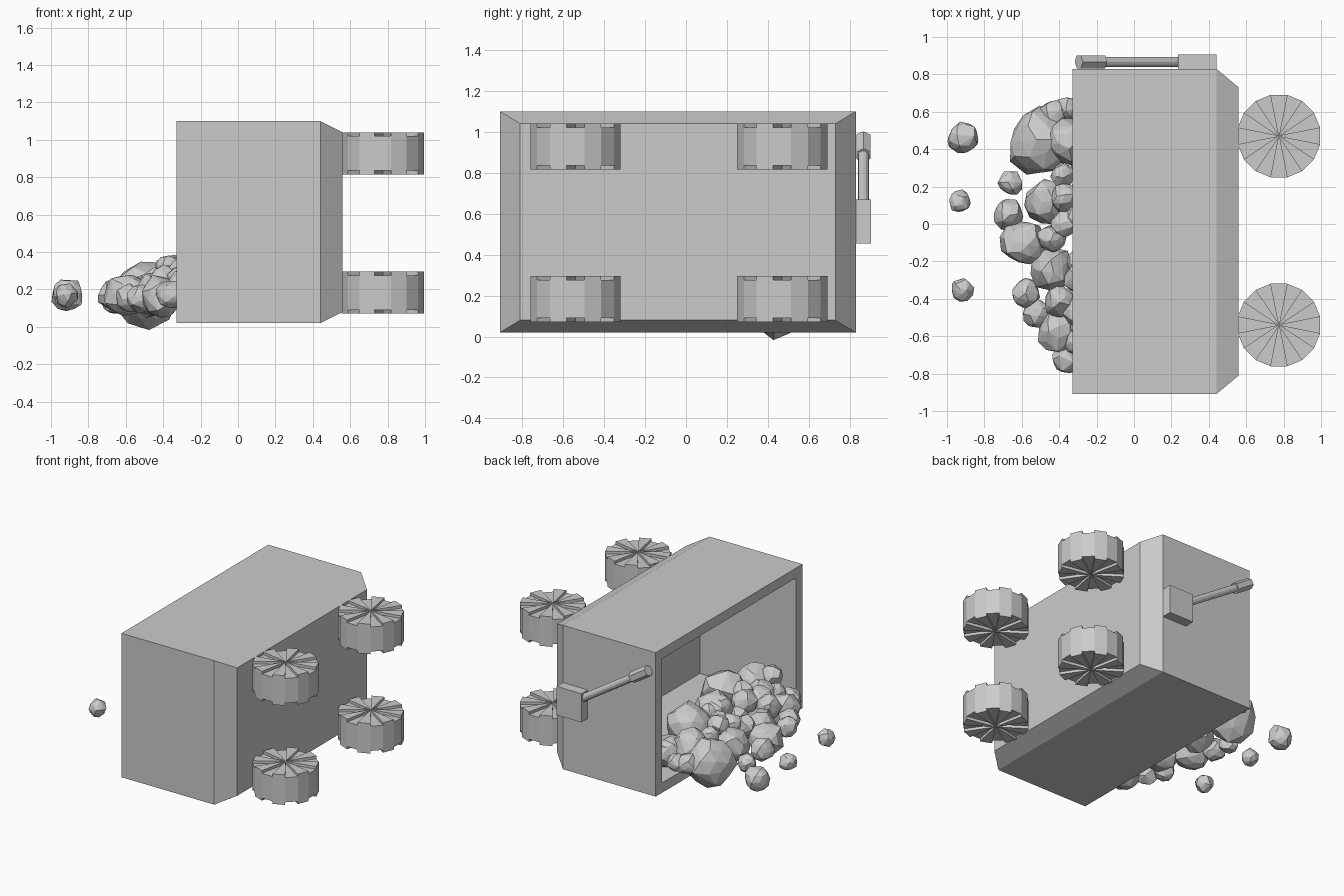
import bpy, bmesh, math, random
from mathutils import Vector, Matrix

random.seed(7)
cube = bpy.data.objects.get("Cube")
if cube:
    bpy.data.objects.remove(cube, do_unlink=True)

grey = bpy.data.materials.new("stone_grey")
grey.use_nodes = True
COLOR = (0.6, 0.6, 0.6, 1)
grey.diffuse_color = COLOR
grey.node_tree.nodes["Principled BSDF"].inputs["Base Color"].default_value = COLOR


def finish(name, bm, loc=(0, 0, 0)):
    bmesh.ops.recalc_face_normals(bm, faces=bm.faces)
    mesh = bpy.data.meshes.new(name)
    bm.to_mesh(mesh)
    bm.free()
    mesh.materials.append(grey)
    obj = bpy.data.objects.new(name, mesh)
    obj.location = loc
    bpy.context.collection.objects.link(obj)
    return obj


def box(bm, lo, hi):
    lo, hi = Vector(lo), Vector(hi)
    size = hi - lo
    mat = Matrix.Translation((lo + hi) / 2) @ Matrix.Diagonal((*size, 1))
    return bmesh.ops.create_cube(bm, size=1, matrix=mat)["verts"]


def face_toward(bm, axis):
    bm.normal_update()
    return max(bm.faces, key=lambda f: f.normal.dot(Vector(axis)))


# Tipped cart body: chamfered floor side, open mouth toward -x
def cart_body():
    bm = bmesh.new()
    box(bm, (-0.33, -0.91, 0.02), (0.44, 0.83, 1.10))
    floor = face_toward(bm, (1, 0, 0))
    ext = bmesh.ops.extrude_face_region(bm, geom=[floor])["geom"]
    bmesh.ops.delete(bm, geom=[floor], context='FACES_ONLY')
    mid = Vector((0.44, -0.04, 0.56))
    for v in [g for g in ext if isinstance(g, bmesh.types.BMVert)]:
        d = v.co - mid
        v.co = mid + Vector((0.12, d.y - math.copysign(0.1, d.y), d.z - math.copysign(0.06, d.z)))
    mouth = face_toward(bm, (-1, 0, 0))
    bmesh.ops.inset_region(bm, faces=[mouth], thickness=0.105)
    ext = bmesh.ops.extrude_face_region(bm, geom=[mouth])["geom"]
    bmesh.ops.delete(bm, geom=[mouth], context='FACES_ONLY')
    bmesh.ops.translate(bm, vec=(0.8, 0, 0), verts=[g for g in ext if isinstance(g, bmesh.types.BMVert)])
    finish("cart_body", bm)


# Wheel: sixteen sides, alternate wedges raised on both caps
def wheel(name, loc):
    bm = bmesh.new()
    bmesh.ops.create_cone(bm, cap_ends=True, cap_tris=True, segments=16, radius1=0.225,
                          radius2=0.225, depth=0.185,
                          matrix=Matrix.Rotation(math.pi / 16, 4, 'Z'))
    bm.normal_update()
    raised = []
    for f in bm.faces:
        c = f.calc_center_median()
        wedge = round(math.atan2(c.y, c.x) / (math.pi / 8))
        if abs(f.normal.z) > 0.9 and wedge % 2:
            raised.append(f)
    tops = bmesh.ops.extrude_discrete_faces(bm, faces=raised)["faces"]
    for f in tops:
        side = math.copysign(0.02, f.calc_center_median().z)
        bmesh.ops.translate(bm, vec=(0, 0, side), verts=f.verts)
    finish(name, bm, loc)


# Brake lever: mounting block, slanted rod and thicker grip
def rod(name, a, b, radius, sides):
    a, b = Vector(a), Vector(b)
    d = b - a
    bm = bmesh.new()
    mat = Matrix.Translation((a + b) / 2) @ d.to_track_quat('Z', 'Y').to_matrix().to_4x4()
    bmesh.ops.create_cone(bm, cap_ends=True, segments=sides, radius1=radius, radius2=radius,
                          depth=d.length, matrix=mat)
    finish(name, bm)


# Faceted boulder: convex hull of a jittered ball
def rock(name, loc, radius):
    ball = bmesh.new()
    bmesh.ops.create_icosphere(ball, subdivisions=2, radius=radius)
    spin = Matrix.Rotation(random.uniform(0, 6), 3, (random.random(), random.random(), 1))
    bm = bmesh.new()
    for v in ball.verts:
        bm.verts.new(spin @ v.co * random.uniform(0.82, 1.06))
    ball.free()
    hull = bmesh.ops.convex_hull(bm, input=bm.verts)
    loose = {g for g in hull["geom_interior"] if isinstance(g, bmesh.types.BMVert)}
    bmesh.ops.delete(bm, geom=list(loose), context='VERTS')
    finish(name, bm, loc)


cart_body()
for end, y in (("back", 0.47), ("front", -0.54)):
    for level, z in (("lower", 0.183), ("upper", 0.928)):
        wheel(f"wheel_{end}_{level}", (0.775, y, z))

block = bmesh.new()
box(block, (0.235, 0.83, 0.455), (0.44, 0.905, 0.67))
finish("lever_block", block)
rod("lever_rod", (0.34, 0.867, 0.56), (-0.18, 0.867, 0.895), 0.027, 12)
rod("lever_grip", (-0.165, 0.867, 0.885), (-0.295, 0.867, 0.97), 0.04, 6)

# Spilled rocks outside the mouth: x, y, z, radius
SPILL = [
    (-0.5, 0.44, 0.18, 0.19), (-0.43, 0.59, 0.2, 0.08), (-0.35, 0.62, 0.2, 0.07),
    (-0.66, 0.22, 0.13, 0.07), (-0.67, 0.05, 0.17, 0.085), (-0.46, 0.12, 0.18, 0.13),
    (-0.38, 0.26, 0.27, 0.07), (-0.37, 0.14, 0.3, 0.08), (-0.59, -0.1, 0.17, 0.13),
    (-0.44, -0.08, 0.24, 0.08), (-0.37, 0, 0.26, 0.08), (-0.44, -0.24, 0.17, 0.125),
    (-0.58, -0.37, 0.15, 0.08), (-0.4, -0.41, 0.24, 0.09), (-0.52, -0.48, 0.15, 0.08),
    (-0.41, -0.58, 0.16, 0.12), (-0.36, -0.73, 0.17, 0.08), (-0.36, 0.44, 0.26, 0.13),
    (-0.91, 0.46, 0.17, 0.09), (-0.93, 0.12, 0.17, 0.065), (-0.92, -0.35, 0.17, 0.065),
]
for i, (x, y, z, r) in enumerate(SPILL):
    rock(f"spilled_rock_{i}", (x, y, z), r)

# Rocks heaped inside the cart
HEAP = [(-0.17, 0.2, 0.27, 0.17), (-0.04, -0.39, 0.28, 0.16), (-0.1, -0.66, 0.25, 0.14),
        (-0.2, 0.5, 0.2, 0.13), (-0.15, -0.12, 0.25, 0.15)]
for i, (x, y, z, r) in enumerate(HEAP):
    rock(f"heaped_rock_{i}", (x, y, z), r)
for i in range(16):
    y = -0.72 + i * 0.085
    rock(f"small_rock_{i}", (random.uniform(-0.3, -0.16), y, random.uniform(0.2, 0.32)),
         random.uniform(0.07, 0.1))
